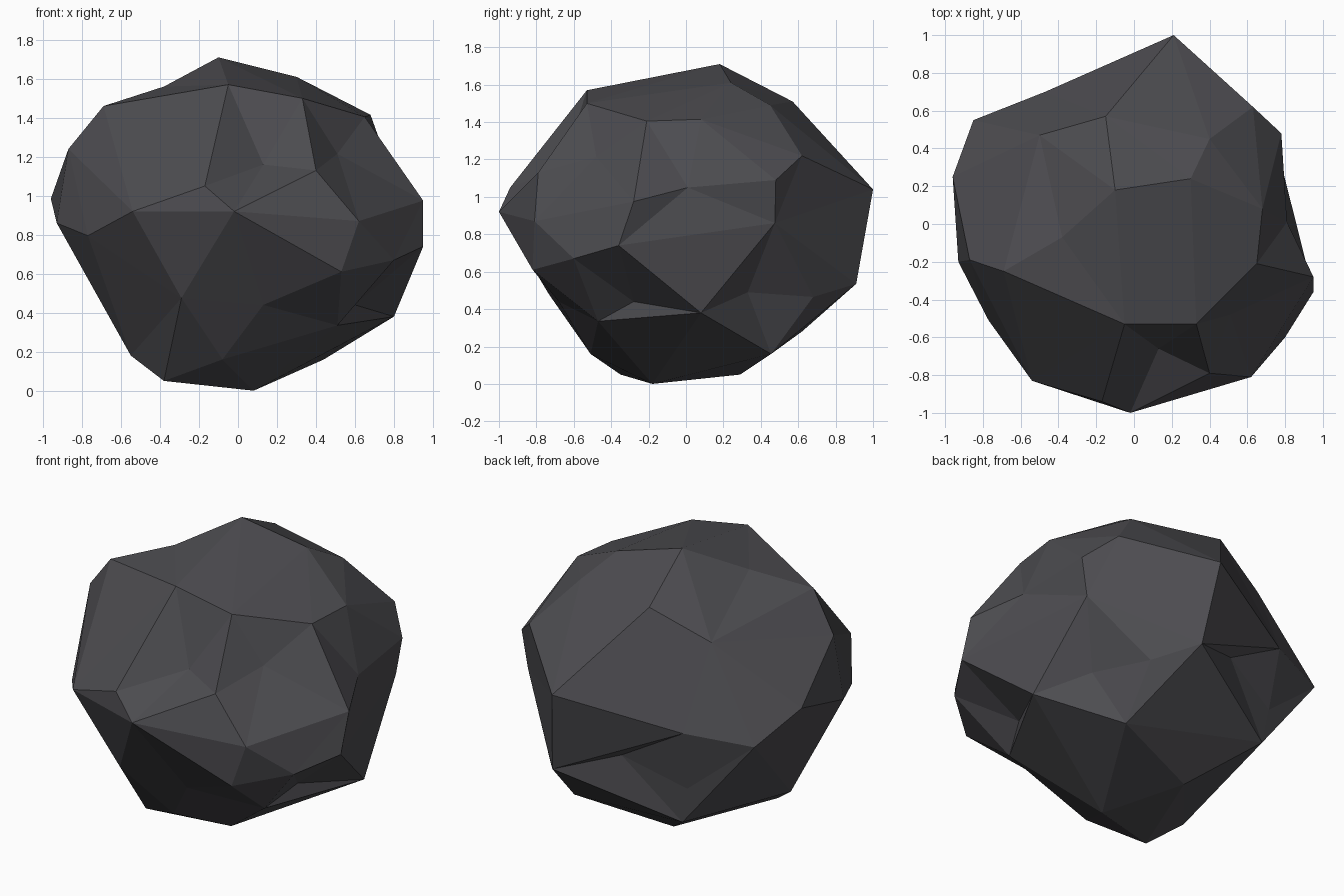
import bpy, bmesh
from mathutils import Vector

# Corner points of the chipped boulder, from the crown down to the foot
CORNERS = [
    (-.10, .18, 1.71), (.30, .24, 1.61), (-.05, -.53, 1.57), (.33, -.53, 1.5), (-.38, -.07, 1.56),
    (-.69, -.25, 1.46), (-.15, .57, 1.51), (.40, .45, 1.49), (.68, .08, 1.415), (.65, -.21, 1.405),
    (-.50, .47, 1.35), (-.87, -.19, 1.24), (.63, .62, 1.22), (.51, -.48, 1.215), (.13, -.66, 1.16),
    (.40, -.79, 1.13), (.78, .48, 1.09), (-.17, -.94, 1.05), (.81, .01, 1.05), (.21, 1.0, 1.04),
    (-.96, .25, .985), (.95, -.28, .975), (-.54, -.83, .92), (-.02, -1.0, .92), (.45, .68, .465),
    (.62, -.81, .87), (-.47, .70, .87), (-.93, -.20, .86), (.74, .475, .86), (-.85, .55, .83),
    (-.77, -.51, .795), (.95, -.36, .74), (.80, -.60, .67), (-.08, .74, .65), (.53, -.82, .61),
    (.27, .91, .535), (-.45, .63, .50), (.58, .33, .49), (-.29, -.73, .475), (.13, -.68, .44),
    (.60, -.28, .44), (.80, .08, .38), (.51, -.47, .335), (-.41, .62, .28), (-.55, -.23, .18),
    (-.08, -.51, .16), (.44, .455, .16), (-.38, -.35, .05), (-.12, .29, .05), (.08, -.18, 0),
]
CENTRE = Vector((0, 0, .85))
ROUNDING = .2   # lower = corners pulled closer to a sphere while skinning

# Skin a rounded copy of the points, then move each corner to its real place,
# so that dents in the boulder survive the hull
bm = bmesh.new()
home = {}
for c in CORNERS:
    d = Vector(c) - CENTRE
    v = bm.verts.new(d.normalized() * d.length ** ROUNDING)
    home[v] = Vector(c)
bmesh.ops.convex_hull(bm, input=list(bm.verts))
for v in list(bm.verts):
    if v.link_faces:
        v.co = home[v]
    else:
        bm.verts.remove(v)


def ridge(a, b):
    """Turn the edge that crosses between two corners, so a ridge joins them."""
    ends = {min(bm.verts, key=lambda v: (v.co - Vector(p)).length) for p in (a, b)}
    for e in list(bm.edges):
        tips = {v for f in e.link_faces for v in f.verts} - set(e.verts)
        if tips == ends:
            bmesh.ops.rotate_edges(bm, edges=[e], use_ccw=True)
            return


ridge((.95, -.36, .74), (.74, .475, .86))     # right flank
ridge((-.47, .70, .87), (.27, .91, .535))     # overhang at the back
bmesh.ops.recalc_face_normals(bm, faces=bm.faces)

mesh = bpy.data.meshes.new("boulder")
bm.to_mesh(mesh)
bm.free()

# Single dark stone colour, flat faces
stone = bpy.data.materials.new("dark grey stone")
stone.diffuse_color = (.073, .072, .08, 1)
mesh.materials.append(stone)
boulder = bpy.data.objects.new("boulder", mesh)
bpy.context.collection.objects.link(boulder)
